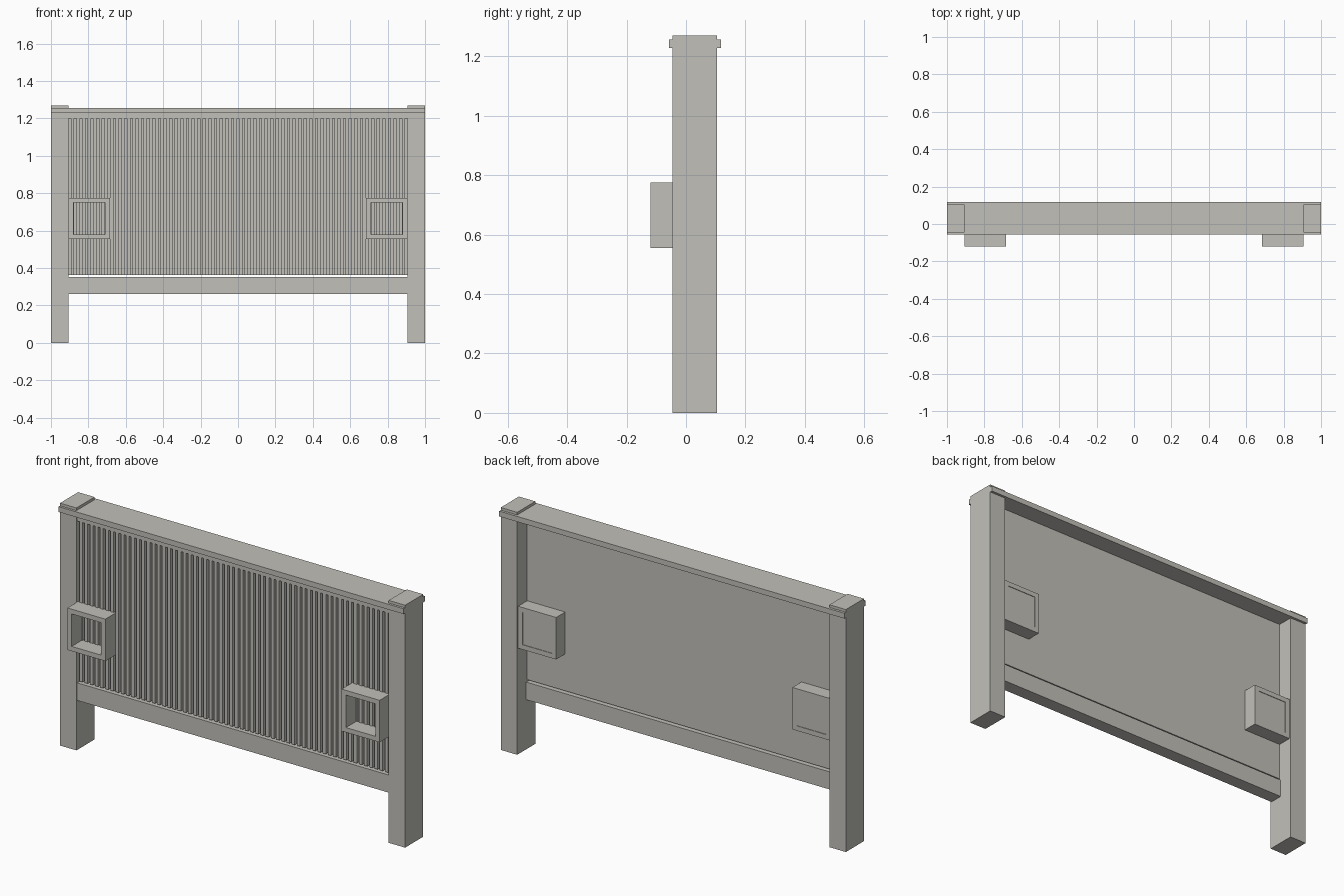
import bpy
import bmesh
from mathutils import Matrix

cube = bpy.data.objects.get("Cube")
if cube:
    bpy.data.objects.remove(cube, do_unlink=True)

grey = bpy.data.materials.new("warm_grey")
grey.use_nodes = True
colour = (0.54, 0.53, 0.49, 1)
grey.diffuse_color = colour
grey.node_tree.nodes["Principled BSDF"].inputs["Base Color"].default_value = colour


def add_box(bm, x, y, z):
    """Add a box given its (min, max) range on each axis."""
    size = [b - a for a, b in (x, y, z)]
    centre = [(a + b) / 2 for a, b in (x, y, z)]
    matrix = Matrix.Translation(centre) @ Matrix.Diagonal((*size, 1))
    bmesh.ops.create_cube(bm, size=1, matrix=matrix)


def build(name, boxes):
    bm = bmesh.new()
    for box in boxes:
        add_box(bm, *box)
    mesh = bpy.data.meshes.new(name)
    bm.to_mesh(mesh)
    bm.free()
    mesh.materials.append(grey)
    obj = bpy.data.objects.new(name, mesh)
    bpy.context.collection.objects.link(obj)
    return obj


def span(side, a, b):
    """Mirror an x range to the chosen side."""
    return tuple(sorted((side * a, side * b)))


def frame(side, y):
    """Four bars around a square opening."""
    x0, x1, z0, z1, t = 0.685, 0.905, 0.555, 0.775, 0.025
    return [
        (span(side, x0, x0 + t), y, (z0, z1)),
        (span(side, x1 - t, x1), y, (z0, z1)),
        (span(side, x0 + t, x1 - t), y, (z0, z0 + t)),
        (span(side, x0 + t, x1 - t), y, (z1 - t, z1)),
    ]


INNER = 0.905
FRONT, BACK = -0.045, 0.105
PANEL_FRONT, PANEL_BACK = -0.005, 0.022

# Posts and the handle boxes beside them
for side, label in ((1, "left"), (-1, "right")):
    build(label + "_post", [(span(side, INNER, 1), (FRONT, BACK), (0, 1.27))])
    build(label + "_front_handle", frame(side, (-0.12, -0.03)))
    build(label + "_back_handle", frame(side, (PANEL_BACK, 0.097)))
    build(label + "_back_handle_plate",
          [(span(side, 0.71, 0.88), (PANEL_BACK, 0.094), (0.58, 0.75))])

# Rails
across = (-INNER, INNER)
build("top_cap", [((-1, 1), (-0.057, 0.118), (1.228, 1.256))])
build("top_rail", [(across, (-0.04, PANEL_BACK), (1.2, 1.228))])
build("bottom_rail", [(across, (-0.04, 0.03), (0.26, 0.352))])

# Panel with vertical slats on the front
build("panel", [(across, (PANEL_FRONT, PANEL_BACK), (0.362, 1.2))])
count = 60
pitch = 2 * 0.9 / count
slats = []
for i in range(count):
    x = -0.9 + (i + 0.5) * pitch
    slats.append(((x - pitch * 0.3, x + pitch * 0.3),
                  (-0.036, PANEL_FRONT), (0.362, 1.2)))
build("front_slats", slats)
